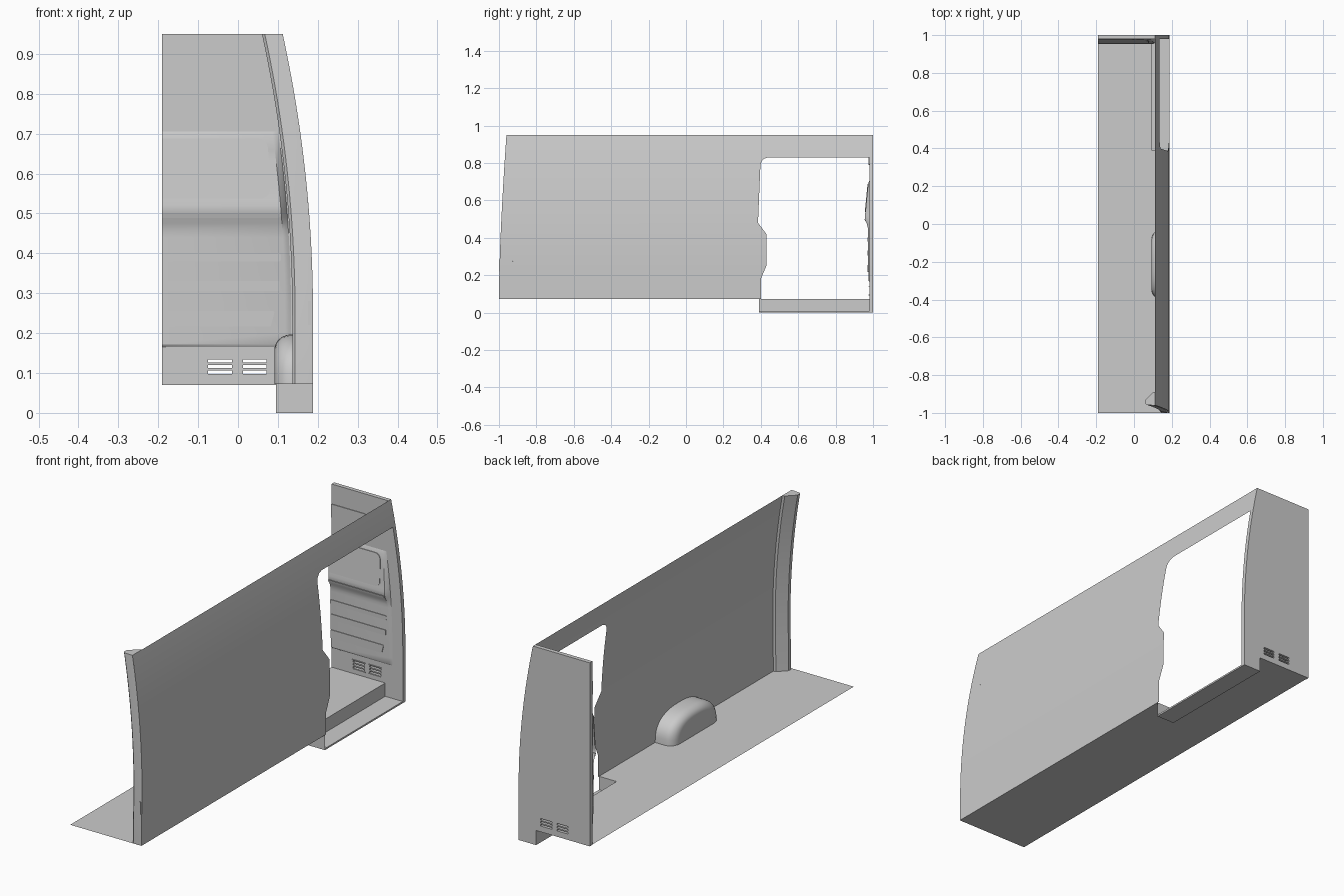
import bpy, math

if "Cube" in bpy.data.objects:
    bpy.data.objects.remove(bpy.data.objects["Cube"])

XL, XR, FLOOR = -0.19, 0.188, 0.072


def side_x(z):
    return XR - 0.155 * max(0, z - 0.25) ** 2


def rear_y(z):
    return -1 + 0.04 * (max(0, z - 0.1) / 0.85) ** 1.5


def lerp(table, z):
    for (a, u), (b, v) in zip(table, table[1:]):
        if z <= b:
            return u + (v - u) * max(0, z - a) / (b - a)
    return table[-1][1]


def make(name, verts, faces, smooth=True):
    me = bpy.data.meshes.new(name)
    me.from_pydata(verts, [], faces)
    ob = bpy.data.objects.new(name, me)
    bpy.context.collection.objects.link(ob)
    if smooth:
        bpy.ops.object.select_all(action='DESELECT')
        bpy.context.view_layer.objects.active = ob
        ob.select_set(True)
        bpy.ops.object.shade_smooth_by_angle(angle=math.radians(30))
    return ob


def loft(name, rows, cap=False):
    n = len(rows[0])
    verts = [p for r in rows for p in r]
    faces = [(i * n + j, i * n + j + 1, (i + 1) * n + j + 1, (i + 1) * n + j)
             for i in range(len(rows) - 1) for j in range(n - 1)]
    if cap:
        faces.append(tuple(range(len(verts) - n, len(verts))))
    return make(name, verts, faces)


def prism(name, outline, front, back):
    """Solid from an (x, z) outline; front and back give y from z."""
    n = len(outline)
    verts = [(x, front(z), z) for x, z in outline] + [(x, back(z), z) for x, z in outline]
    faces = [tuple(range(n)), tuple(range(2 * n - 1, n - 1, -1))]
    faces += [(i, i + n, (i + 1) % n + n, (i + 1) % n) for i in range(n)]
    return make(name, verts, faces, False)


def box(name, x0, x1, y0, y1, z0, z1):
    return prism(name, [(x0, z0), (x1, z0), (x1, z1), (x0, z1)], lambda z: y0, lambda z: y1)


def levels(a, b, n):
    return [a + (b - a) * i / n for i in range(n + 1)]


# Side wall up to the top of the door opening
door = [(0.07, 0.40), (0.18, 0.40), (0.25, 0.43), (0.42, 0.43), (0.48, 0.385),
        (0.72, 0.395), (0.79, 0.398), (0.81, 0.405), (0.823, 0.418), (0.83, 0.44)]
zs = sorted(set(levels(FLOOR, 0.83, 24) + [z for z, _ in door[1:]]))
zs = [z for i, z in enumerate(zs) if i == 0 or z - zs[i - 1] > 1e-4]
loft("side_wall", [[(side_x(z), rear_y(z), z), (side_x(z), lerp(door, z), z)] for z in zs])

# Rail over the door
loft("roof_rail", [[(side_x(z), rear_y(z), z), (side_x(z), 1, z)] for z in levels(0.83, 0.95, 5)])

# Rear pillar wrapping inwards from the wall edge
section = [(0, 0), (-0.012, -0.0), (-0.045, 0.003), (-0.052, 0.01), (-0.052, 0.028),
           (-0.012, 0.068), (0, 0.07)]
loft("rear_pillar", [[(side_x(z) + dx, rear_y(z) + dy, z) for dx, dy in section]
                     for z in levels(FLOOR, 0.95, 26)], cap=True)
box("latch_plate", 0.176, 0.183, -0.9995, -0.985, 0.22, 0.28)

# Floor with a notch for the step well
make("floor", [(XL, -1, FLOOR), (XR, -1, FLOOR), (XR, 0.39, FLOOR), (0.095, 0.39, FLOOR),
               (0.095, 1, FLOOR), (XL, 1, FLOOR)], [(0, 1, 2, 3), (0, 3, 4, 5)], False)

# Door step well, open to the outside
box("step_tread", 0.095, XR, 0.39, 0.985, 0, 0.008)
make("step_risers", [(XR, 0.39, 0), (0.095, 0.39, 0), (0.095, 0.985, 0),
                     (XR, 0.39, FLOOR), (0.095, 0.39, FLOOR), (0.095, 0.985, FLOOR)],
     [(0, 1, 4, 3), (1, 2, 5, 4)], False)

# Wheel arch: rounded outline shrinking towards its inner face
arch = []
for s, x in [(1, XR), (1, 0.135), (0.985, 0.122), (0.95, 0.111), (0.89, 0.101), (0.82, 0.095), (0.74, 0.092)]:
    row = []
    for i in range(25):
        a = math.pi * i / 24
        c = math.cos(a)
        row.append((x, -0.215 + 0.18 * s * math.copysign(abs(c) ** 0.8, c),
                    FLOOR + 0.125 * s * max(0, math.sin(a)) ** 0.75))
    arch.append(row)
loft("wheel_arch", arch, cap=True)

# Bulkhead slab following the wall curve
curve = [(side_x(z), z) for z in levels(0.25, 0.95, 18)]
bulkhead = prism("bulkhead", [(XL, 0.07), (0.095, 0.07), (0.095, 0), (XR, 0)] + curve + [(XL, 0.95)],
                 lambda z: 0.98, lambda z: 1.0)

# Vent slots cut through the bulkhead
for x0 in (-0.075, 0.012):
    for z in (0.102, 0.116, 0.13):
        cut = box("vent_cutter", x0, x0 + 0.06, 0.9, 1.1, z - 0.004, z + 0.004)
        cut.hide_render = True
        cut.hide_set(True)
        mod = bulkhead.modifiers.new("vent", 'BOOLEAN')
        mod.object = cut
        mod.solver = 'EXACT'
    for z in (0.094, 0.138):
        box("vent_rim", x0 - 0.004, x0 + 0.064, 0.977, 0.981, z - 0.002, z + 0.002)

# Bulging middle of the bulkhead with its shelf
bulge = [(0.165, 0.98), (0.172, 0.975), (0.455, 0.972), (0.475, 0.967), (0.49, 0.96), (0.505, 0.956),
         (0.52, 0.956), (0.535, 0.959), (0.60, 0.965), (0.69, 0.974), (0.705, 0.98)]


def bulge_row(z, y):
    r = side_x(z) - 0.055
    return [(XL, y, z), (r - 0.015, y, z), (r - 0.006, (y + 0.98) / 2, z), (r, 0.98, z)]


loft("bulkhead_bulge", [bulge_row(z, lerp(bulge, z)) for z in
                        sorted(set([z for z, _ in bulge] + levels(0.2, 0.44, 6) + [0.57, 0.63, 0.66]))])


# Pressed panels and ribs, rounded at the right end
def panel(name, x1, z0, z1, r, slant=0, d=0.003):
    pts = [(XL, z0)]
    for cz, start in ((z0 + r, -90), (z1 - r, 0)):
        for i in range(5):
            a = math.radians(start + 22.5 * i)
            z = cz + r * math.sin(a)
            pts.append((x1 - r + r * math.cos(a) + slant * (z - z0) / (z1 - z0), z))
    pts.append((XL, z1))
    prism(name, pts, lambda z: lerp(bulge, z) - d, lambda z: lerp(bulge, z) + d)


panel("upper_panel", 0.005, 0.79, 0.855, 0.006, -0.012)
panel("main_panel", 0.082, 0.537, 0.688, 0.025, -0.008)
for x1, z0, z1, r, slant in [(0.105, 0.489, 0.501, 0.004, 0), (0.108, 0.38, 0.40, 0.005, 0),
                             (0.104, 0.305, 0.331, 0.004, 0), (0.082, 0.216, 0.255, 0.004, 0.01)]:
    panel("bulkhead_rib", x1, z0, z1, r, slant)
prism("corner_panel", [(0.018, 0.792), (0.052, 0.792), (0.012, 0.837), (0.008, 0.835)],
      lambda z: 0.977, lambda z: 0.982)
